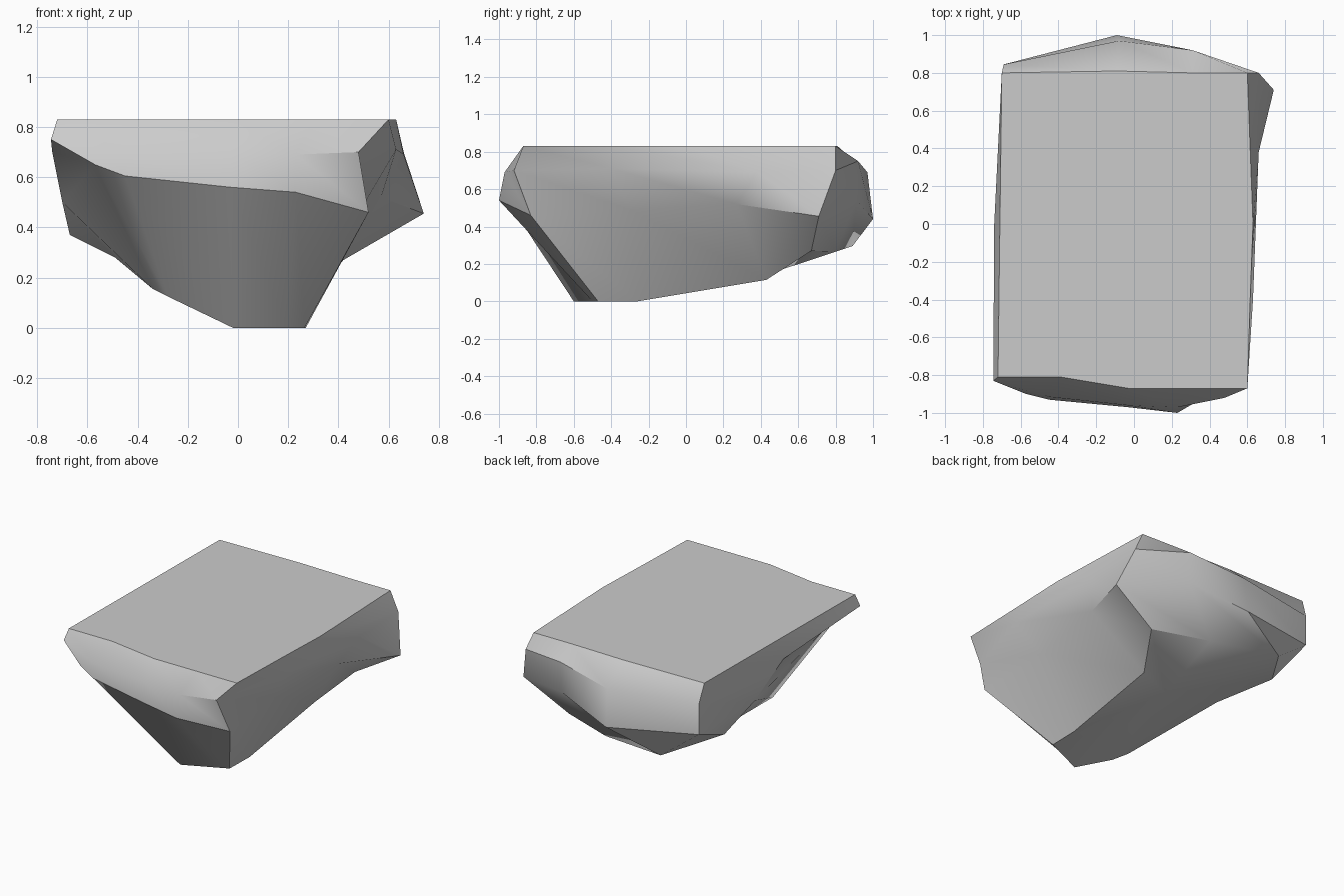
import bpy, bmesh, math

if "Cube" in bpy.data.objects:
    bpy.data.objects.remove(bpy.data.objects["Cube"])

# Flat-topped rock: four outline rings, each running front-left -> right -> back -> left
TOP_Z = 0.83
plateau = [(-.72, -.81), (-.39, -.81), (-.03, -.87), (.30, -.87), (.60, -.87), (.615, -.4),
           (.63, 0), (.60, .80), (.31, .80), (-.09, .81), (-.70, .80), (-.71, 0)]
brow = [(-.745, -.83, .75), (-.45, -.915, .70), (-.03, -.96, .70), (.23, -.97, .69),
        (.48, -.92, .70), (.63, -.40, .71), (.66, .38, .69), (.66, .80, .70),
        (.31, .92, .75), (-.08, .97, .69), (-.69, .845, .70), (-.74, 0, .70)]
rim = [(-.57, -.90, .65), (-.45, -.93, .605), (-.03, -.97, .56), (.23, -1.0, .54),
       (.52, -.83, .46), (.50, -.30, .49), (.57, .27, .52), (.74, .71, .455),
       (.31, .91, .54), (-.09, 1.0, .44), (-.69, .845, .49), (-.70, .25, .50)]
foot = [(-.34, -.46, .155), (-.28, -.54, .125), (-.02, -.60, 0), (.20, -.50, 0),
        (.265, -.47, 0), (.27, -.26, 0), (.28, .43, .115), (.42, .67, .27),
        (.05, .80, .265), (-.43, .89, .295), (-.67, .54, .37), (-.49, .22, .28)]

bm = bmesh.new()
rings = [[bm.verts.new(p) for p in ring]
         for ring in ([(x, y, TOP_Z) for x, y in plateau], brow, rim, foot)]
n = len(plateau)

# Flat top and faceted sides
bm.faces.new(rings[0])
for upper, lower in zip(rings, rings[1:]):
    for i in range(n):
        j = (i + 1) % n
        bm.faces.new((upper[i], lower[i], lower[j], upper[j]))

# Underside fanned around a low point
centre = bm.verts.new((.02, .33, .11))
for i in range(n):
    bm.faces.new((rings[3][(i + 1) % n], rings[3][i], centre))

bmesh.ops.recalc_face_normals(bm, faces=bm.faces)
mesh = bpy.data.meshes.new("flat_rock")
bm.to_mesh(mesh)
bm.free()
rock = bpy.data.objects.new("flat_rock", mesh)
bpy.context.collection.objects.link(rock)

# Soft shading with crisp ridges
bpy.context.view_layer.objects.active = rock
rock.select_set(True)
bpy.ops.object.shade_smooth_by_angle(angle=math.radians(35))
